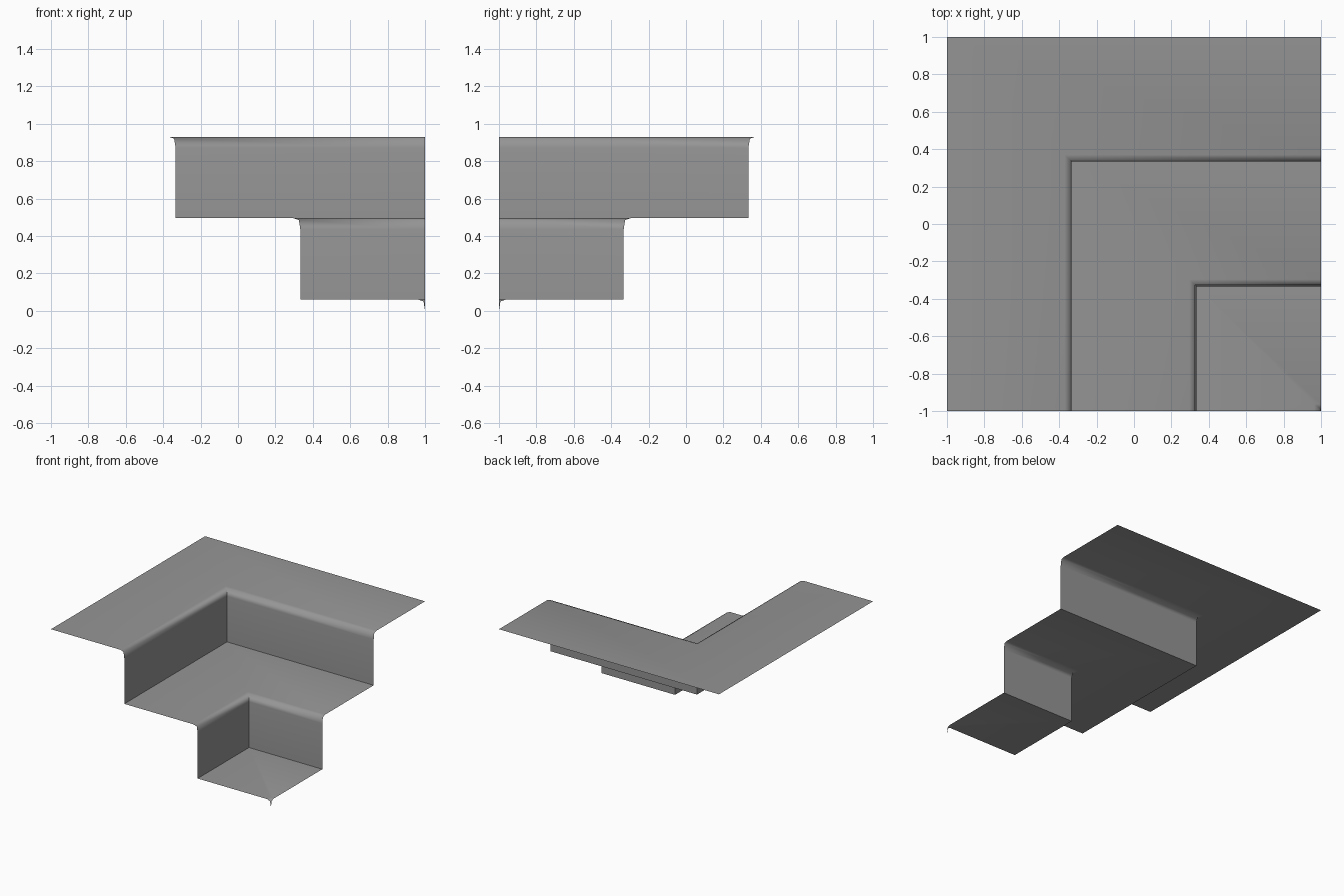
import bpy, bmesh
from math import radians

cube = bpy.data.objects.get("Cube")
if cube:
    bpy.data.objects.remove(cube, do_unlink=True)

stone = bpy.data.materials.new("mid_grey")
stone.use_nodes = True
grey = (0.3, 0.3, 0.3, 1)
stone.diffuse_color = grey
stone.node_tree.nodes["Principled BSDF"].inputs["Base Color"].default_value = grey

RUN, RISE, TOP = 2 / 3, 0.435, 0.93

# Stepped profile: tread, rounded nosing, riser
profile = [(-1, TOP)]
for i in range(3):
    edge, z = -1 + RUN * (i + 1), TOP - RISE * i
    profile += [(edge - 0.037, z), (edge - 0.008, z - 0.01), (edge, z - 0.06)]
    if i < 2:
        profile.append((edge, z - RISE))

# Open sheet: the profile runs along two arms and mitres on the diagonal
bm = bmesh.new()
rows = [[bm.verts.new(c) for c in ((p, -1, z), (p, -p, z), (1, -p, z))]
        for p, z in profile]
for a, b in zip(rows, rows[1:]):
    for k in range(2):
        bm.faces.new((a[k], b[k], b[k + 1], a[k + 1]))
bmesh.ops.remove_doubles(bm, verts=bm.verts, dist=0.0001)
bmesh.ops.dissolve_degenerate(bm, edges=bm.edges, dist=0.0001)

mesh = bpy.data.meshes.new("corner_steps")
bm.to_mesh(mesh)
bm.free()
mesh.materials.append(stone)
steps = bpy.data.objects.new("corner_steps", mesh)
bpy.context.collection.objects.link(steps)

# Smooth nosings, sharp corners
bpy.ops.object.select_all(action="DESELECT")
steps.select_set(True)
bpy.context.view_layer.objects.active = steps
bpy.ops.object.shade_smooth_by_angle(angle=radians(65))
